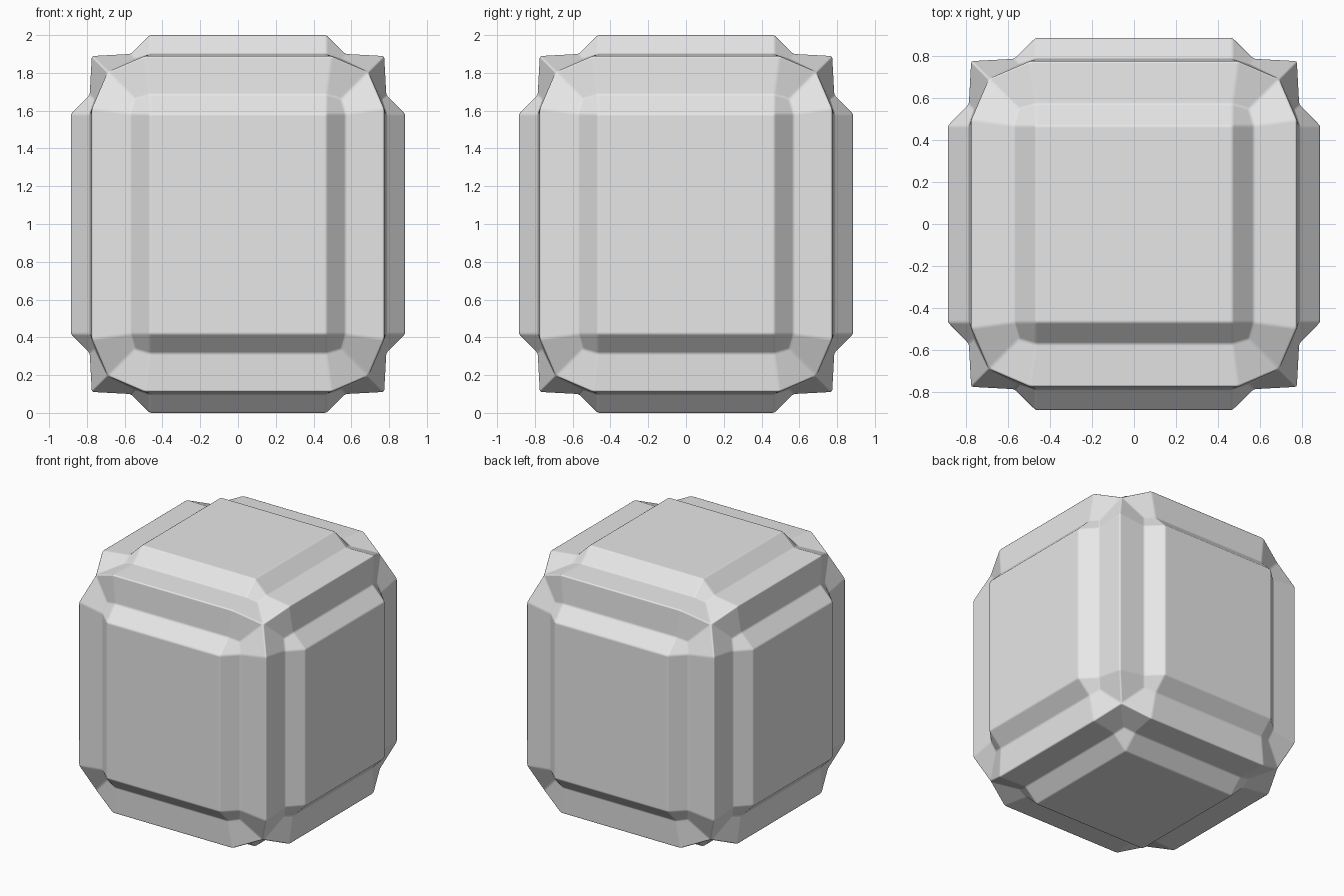
import bpy
import bmesh
from mathutils import Vector

if "Cube" in bpy.data.objects:
    bpy.data.objects.remove(bpy.data.objects["Cube"])

HALF = Vector((0.885, 0.885, 1.0))
PLATE, RIM, RIM_DEPTH = 0.418, 0.316, 0.1   # raised panel and foot of its chamfer
MID, MID_DEPTH = 0.338, 0.125               # rounded corner of the chamfer foot
EDGE, EDGE_END, CORNER = 0.111, 0.39, 0.195  # frame edges and cut-in corners

bm = bmesh.new()


def build_side(n, sign):
    """Raised panel, chamfer and frame for one side of the box."""
    u, v = (n + 1) % 3, (n + 2) % 3

    def point(su, sv, iu, iv, depth):
        p = Vector()
        p[u] = su * (HALF[u] - iu)
        p[v] = sv * (HALF[v] - iv)
        p[n] = sign * (HALF[n] - depth)
        return bm.verts.new(p + Vector((0, 0, HALF.z)))

    def face(*specs):
        bm.faces.new([point(*s) for s in specs])

    # Raised panel
    quadrants = [(1, 1), (-1, 1), (-1, -1), (1, -1)]
    face(*[(a, b, PLATE, PLATE, 0) for a, b in quadrants])

    # Corners: chamfer corner and two frame patches
    for a, b in quadrants:
        plate = (a, b, PLATE, PLATE, 0)
        rim_u = (a, b, RIM, PLATE, RIM_DEPTH)
        rim_v = (a, b, PLATE, RIM, RIM_DEPTH)
        mid = (a, b, MID, MID, MID_DEPTH)
        corner = (a, b, CORNER, CORNER, CORNER)
        face(plate, rim_u, mid, rim_v)
        face(rim_u, (a, b, EDGE, EDGE_END, EDGE), corner, mid)
        face(rim_v, mid, corner, (a, b, EDGE_END, EDGE, EDGE))

    # Straight chamfer and frame strips
    for s in (1, -1):
        rows_u = [(PLATE, PLATE, 0), (RIM, PLATE, RIM_DEPTH), (EDGE, EDGE_END, EDGE)]
        for lo, hi in zip(rows_u, rows_u[1:]):
            face((s, 1, *lo), (s, 1, *hi), (s, -1, *hi), (s, -1, *lo))
            lo_v, hi_v = (lo[1], lo[0], lo[2]), (hi[1], hi[0], hi[2])
            face((1, s, *lo_v), (1, s, *hi_v), (-1, s, *hi_v), (-1, s, *lo_v))


for axis in range(3):
    for side in (1, -1):
        build_side(axis, side)

bmesh.ops.remove_doubles(bm, verts=bm.verts, dist=0.001)
bmesh.ops.recalc_face_normals(bm, faces=bm.faces)
for f in bm.faces:
    f.smooth = True

mesh = bpy.data.meshes.new("panelled_box")
bm.to_mesh(mesh)
bm.free()
box = bpy.data.objects.new("panelled_box", mesh)
bpy.context.collection.objects.link(box)

# Single plain grey
grey = bpy.data.materials.new("light_grey")
grey.use_nodes = True
colour = (0.8, 0.8, 0.8, 1)
grey.diffuse_color = colour
grey.node_tree.nodes["Principled BSDF"].inputs["Base Color"].default_value = colour
mesh.materials.append(grey)

# Softened edges
bevel = box.modifiers.new("soft_edges", "BEVEL")
bevel.width = 0.01
bevel.segments = 2
bevel.limit_method = "ANGLE"
bevel.angle_limit = 0.2
bevel.harden_normals = True
